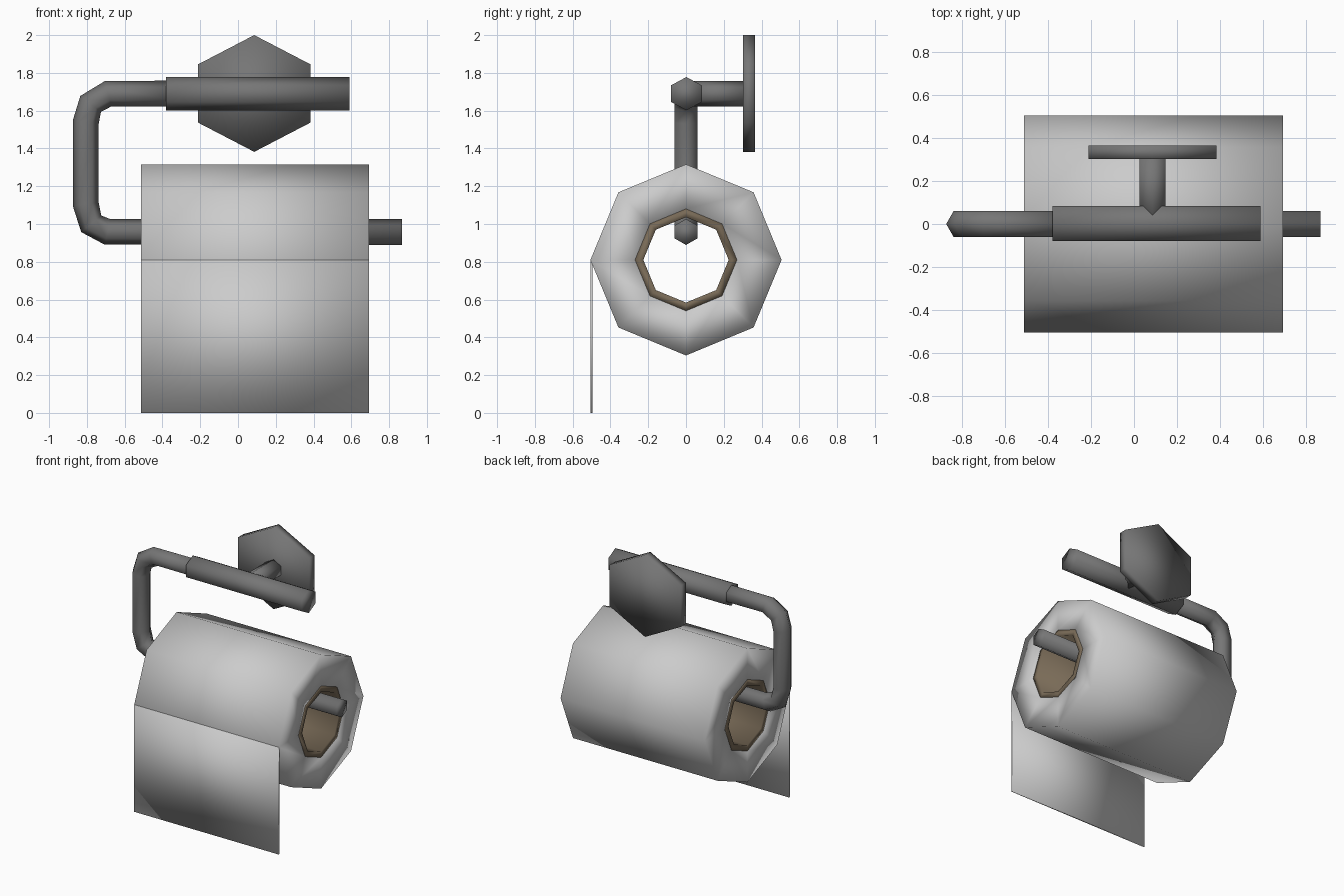
import bpy, bmesh, math
from mathutils import Vector

if "Cube" in bpy.data.objects:
    bpy.data.objects.remove(bpy.data.objects["Cube"])


def material(name, rgb):
    m = bpy.data.materials.new(name)
    m.diffuse_color = (*rgb, 1)
    m.use_nodes = True
    m.node_tree.nodes["Principled BSDF"].inputs["Base Color"].default_value = m.diffuse_color
    return m


def finish(name, bm, mat):
    bmesh.ops.recalc_face_normals(bm, faces=bm.faces)
    for f in bm.faces:
        f.smooth = True  # soft shading across every edge
    me = bpy.data.meshes.new(name)
    bm.to_mesh(me)
    bm.free()
    me.materials.append(mat)
    ob = bpy.data.objects.new(name, me)
    bpy.context.collection.objects.link(ob)
    return ob


def sweep(name, path, side, sides, radii, mat, inner=None):
    """Sweep a polygon along a path; radii = (in path plane, along side axis)."""
    bm = bmesh.new()
    pts = [Vector(p) for p in path]
    side = Vector(side)

    def bridge(r, s):
        for k in range(sides):
            j = (k + 1) % sides
            bm.faces.new((r[k], r[j], s[j], s[k]))

    def skin(ra, rb):
        rings = []
        for i, p in enumerate(pts):
            a = (p - pts[i - 1]).normalized() if i else Vector()
            b = (pts[i + 1] - p).normalized() if i + 1 < len(pts) else Vector()
            n = side.cross(a + b).normalized()
            rings.append([bm.verts.new(p + n * ra * math.cos(t) + side * rb * math.sin(t))
                          for t in (math.tau * k / sides for k in range(sides))])
        for r, s in zip(rings, rings[1:]):
            bridge(r, s)
        return rings

    outer = skin(*radii)
    if inner:
        hole = skin(inner, inner)
        bridge(outer[0], hole[0])
        bridge(outer[-1], hole[-1])
    else:
        bm.faces.new(outer[0])
        bm.faces.new(outer[-1])
    return finish(name, bm, mat)


metal = material("dark_metal", (0.18, 0.18, 0.18))
paper = material("paper", (0.64, 0.63, 0.62))
card = material("cardboard", (0.19, 0.145, 0.095))
X, Y = (1, 0, 0), (0, 1, 0)
x0, x1, roll_z = -0.513, 0.694, 0.81

# Paper roll and cardboard core
axis = [(x0, 0, roll_z), (x1, 0, roll_z)]
sweep("paper_roll", axis, Y, 8, (0.506, 0.506), paper, 0.27)
sweep("cardboard_core", axis, Y, 8, (0.27, 0.27), card, 0.226)

# Hanging sheet
bm = bmesh.new()
bmesh.ops.create_cube(bm, size=1)
bmesh.ops.scale(bm, vec=(x1 - x0, 0.01, roll_z), verts=bm.verts)
bmesh.ops.translate(bm, vec=((x0 + x1) / 2, -0.501, roll_z / 2), verts=bm.verts)
finish("hanging_sheet", bm, paper)

# Bent holder rod
rod = [(0.869, 0, 0.958), (-0.69, 0, 0.958), (-0.777, 0, 1.001), (-0.806, 0, 1.105),
       (-0.806, 0, 1.54), (-0.78, 0, 1.636), (-0.687, 0, 1.69), (-0.35, 0, 1.69)]
sweep("holder_rod", rod, Y, 6, (0.069, 0.069), metal)

# Thick sleeve, wall post and wall plate
sweep("sleeve_bar", [(-0.38, 0.002, 1.69), (0.59, 0.002, 1.69)], Y, 6, (0.088, 0.094), metal)
sweep("wall_post", [(0.086, 0.02, 1.69), (0.086, 0.32, 1.69)], X, 6, (0.067, 0.071), metal)
sweep("wall_plate", [(0.086, 0.302, 1.691), (0.086, 0.366, 1.691)], X, 6, (0.309, 0.343), metal)
